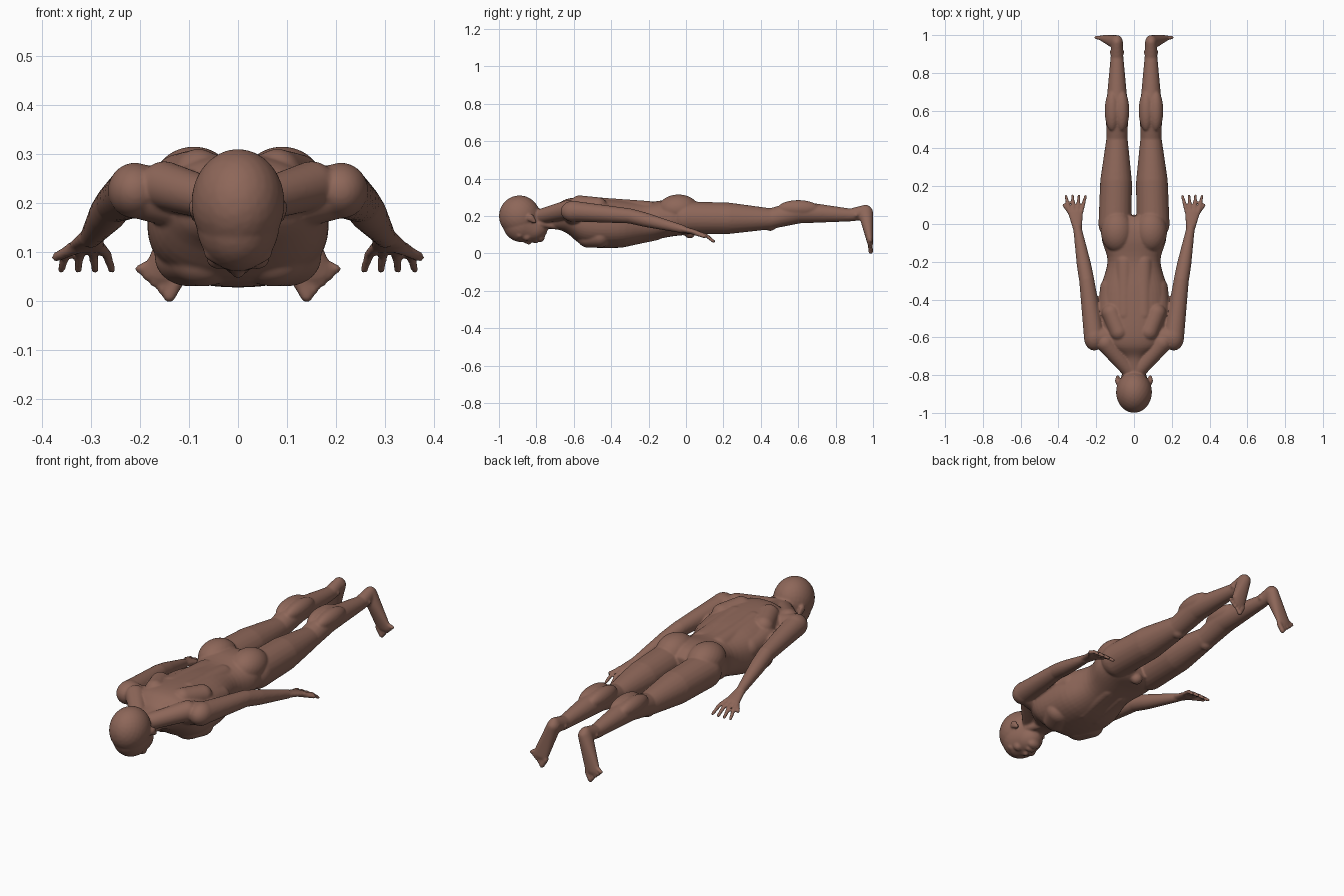
import bpy, bmesh, math
from mathutils import Vector

old = bpy.data.objects.get("Cube")
if old:
    bpy.data.objects.remove(old, do_unlink=True)

skin = bpy.data.materials.new("warm brown skin")
skin.use_nodes = True
colour = (0.27, 0.135, 0.1, 1)
skin.diffuse_color = colour
skin.node_tree.nodes["Principled BSDF"].inputs["Base Color"].default_value = colour

bm = bmesh.new()

# Evenly spread directions used by every rounded form
COUNT = 300
GOLDEN = math.pi * (3 - math.sqrt(5))
directions = []
for i in range(COUNT):
    height = 1 - (2 * i + 1) / COUNT
    ring = math.sqrt(1 - height * height)
    directions.append(Vector((ring * math.cos(i * GOLDEN), height, ring * math.sin(i * GOLDEN))))


def form(*blobs):
    """Stretch one skin over (centre, size) ellipsoids; forms off the middle are mirrored."""
    paired = any(centre[0] for centre, size in blobs)
    for side in (1, -1) if paired else (1,):
        verts = []
        for centre, size in blobs:
            radii = Vector(size) if isinstance(size, tuple) else Vector((size, size, size))
            for direction in directions:
                point = Vector(centre) + direction * radii
                point.x *= side
                verts.append(bm.verts.new(point))
        bmesh.ops.convex_hull(bm, input=verts)
        loose = [vert for vert in verts if vert.is_valid and not vert.link_faces]
        bmesh.ops.delete(bm, geom=loose, context="VERTS")


def blend(a, b, c, d, t):
    """Smooth interpolation between sections b and c."""
    a, b, c, d = (Vector(section) for section in (a, b, c, d))
    bend = (2 * a - 5 * b + 4 * c - d) * t * t + (3 * b - a - 3 * c + d) * t ** 3
    return b + ((c - a) * t + bend) / 2


def trunk(sections, sides=48, steps=5):
    """Closed skin through (y, centre z, half width, half depth) sections."""
    keys = [sections[0], *sections, sections[-1]]
    path = [blend(*keys[i:i + 4], k / steps)
            for i in range(len(sections) - 1) for k in range(steps)]
    rings = []
    for y, z, width, depth in path:
        ring = []
        for k in range(sides):
            angle = math.tau * k / sides
            c, s = math.cos(angle), math.sin(angle)
            # A slightly squared oval
            square = (abs(c) ** 2.4 + abs(s) ** 2.4) ** (-1 / 2.4)
            ring.append(bm.verts.new((width * c * square, y, z + depth * s * square)))
        rings.append(ring)
    bm.faces.new(rings[0])
    bm.faces.new(rings[-1])
    for ring, following in zip(rings, rings[1:]):
        for k in range(sides):
            n = (k + 1) % sides
            bm.faces.new((ring[k], ring[n], following[n], following[k]))


# Joints of the left side
shoulder = Vector((.21, -.6, .225))
elbow = Vector((.25, -.3, .2))
wrist = Vector((.3, -.02, .13))
knuckles = Vector((.31, .06, .11))
hip = Vector((.1, 0, .19))
knee = Vector((.09, .45, .185))
calf = Vector((.09, .6, .22))
ankle = Vector((.09, .88, .205))
heel = Vector((.09, .96, .22))
ball = Vector((.15, .985, .06))

# Neck, chest, waist and pelvis
trunk([(-.8, .18, .055, .055), (-.71, .19, .06, .06), (-.64, .2, .14, .09),
       (-.54, .17, .18, .13), (-.36, .16, .18, .13), (-.2, .17, .14, .105),
       (-.08, .19, .17, .1), (0, .19, .15, .09), (.05, .18, .08, .06)])

# Shoulder blades, back columns and flanks
form(((.08, -.57, .26), .05), ((.12, -.47, .25), .05))
form(((.05, -.48, .25), .05), ((.05, -.2, .23), .05))
form(((.12, -.46, .2), .07), ((.12, -.34, .19), .06))

# Chest, belly and seat
form(((.07, -.52, .08), (.07, .06, .05)), ((.1, -.46, .09), (.07, .06, .06)))
form(((.04, -.35, .07), .04), ((.04, -.16, .11), .04))
form(((.09, -.04, .235), (.085, .11, .08)))
form(((0, .02, .11), .03))

# Neck muscles running to the shoulders
form(((.03, -.77, .2), .04), ((.15, -.63, .235), .05))
form(((.04, -.78, .16), .02), ((.02, -.64, .14), .02))

# Skull and jaw
form(((0, -.89, .2), (.095, .11, .11)))
form(((0, -.88, .16), (.085, .1, .1)), ((0, -.83, .13), (.07, .09, .07)))

# Brow, cheeks, eyes, nose, lips, chin and ears
form(((.03, -.9, .09), .02), ((.05, -.89, .1), .02))
form(((.04, -.85, .09), .025))
form(((.03, -.875, .08), .012))
form(((0, -.88, .075), .01), ((0, -.84, .06), .014))
for lip in (-.81, -.8):
    form(((0, lip, .065), (.025, .007, .012)))
form(((0, -.78, .085), (.035, .025, .025)))
form(((.09, -.83, .19), (.01, .02, .02)), ((.085, -.81, .17), .01))

# Shoulders and arms
forearm = elbow.lerp(wrist, .3)
form((shoulder, (.055, .07, .057)))
form(((.13, -.6, .21), .06), (shoulder, .055))
form((shoulder, .055), (elbow, .04))
form((elbow, .04), (forearm, .038))
form((forearm, .038), (wrist, .022))

# Hands: palm, four spread fingers and thumb
form((wrist, (.025, .02, .018)), (knuckles, (.04, .015, .013)))
for i in range(4):
    spread = i / 3
    angle = math.radians(-15 + 28 * spread)
    base = knuckles + Vector((.06 * (spread - .5), 0, 0))
    middle = base + Vector((math.sin(angle), math.cos(angle), -.3)) * .05
    tip = middle + Vector((math.sin(angle), math.cos(angle), -.8)) * .04
    form((base, .011), (middle, .01))
    form((middle, .01), (tip, .008))
form((wrist.lerp(knuckles, .5), .015), ((.37, .1, .09), .01))

# Thighs, kneecaps and calves
thigh = hip.lerp(knee, .5)
form((hip, .088), (thigh, .084))
form((thigh, .084), (knee, .056))
form((knee, .055), (calf, .06))
form((calf, .06), (ankle, .034))
form((knee - Vector((0, 0, .03)), .035))
for offset in (-.025, .025):
    form((calf + Vector((offset, 0, .02)), (.04, .11, .045)))

# Feet with ankle bones and toes
form((ankle, .034), (heel, (.03, .035, .04)))
form((ankle + Vector((0, .03, 0)), (.04, .02, .02)))
form((heel, (.032, .04, .035)), (ball, (.043, .016, .025)))
for i in range(5):
    t = i / 4
    size = .013 if i == 0 else .01
    base = ball + Vector((t - .5, 0, t / 2 - .25)) * .06
    form((base, size), (base + Vector((.02, .003, .025 * t - .035)), size))

bmesh.ops.recalc_face_normals(bm, faces=bm.faces)
mesh = bpy.data.meshes.new("body")
bm.to_mesh(mesh)
bm.free()
mesh.materials.append(skin)
body = bpy.data.objects.new("body", mesh)
bpy.context.collection.objects.link(body)

# Fuse the parts into one continuous skin
fuse = body.modifiers.new("fuse", "REMESH")
fuse.mode = "VOXEL"
fuse.voxel_size = 0.0055
fuse.use_smooth_shade = True
soften = body.modifiers.new("soften", "SMOOTH")
soften.iterations = 5
